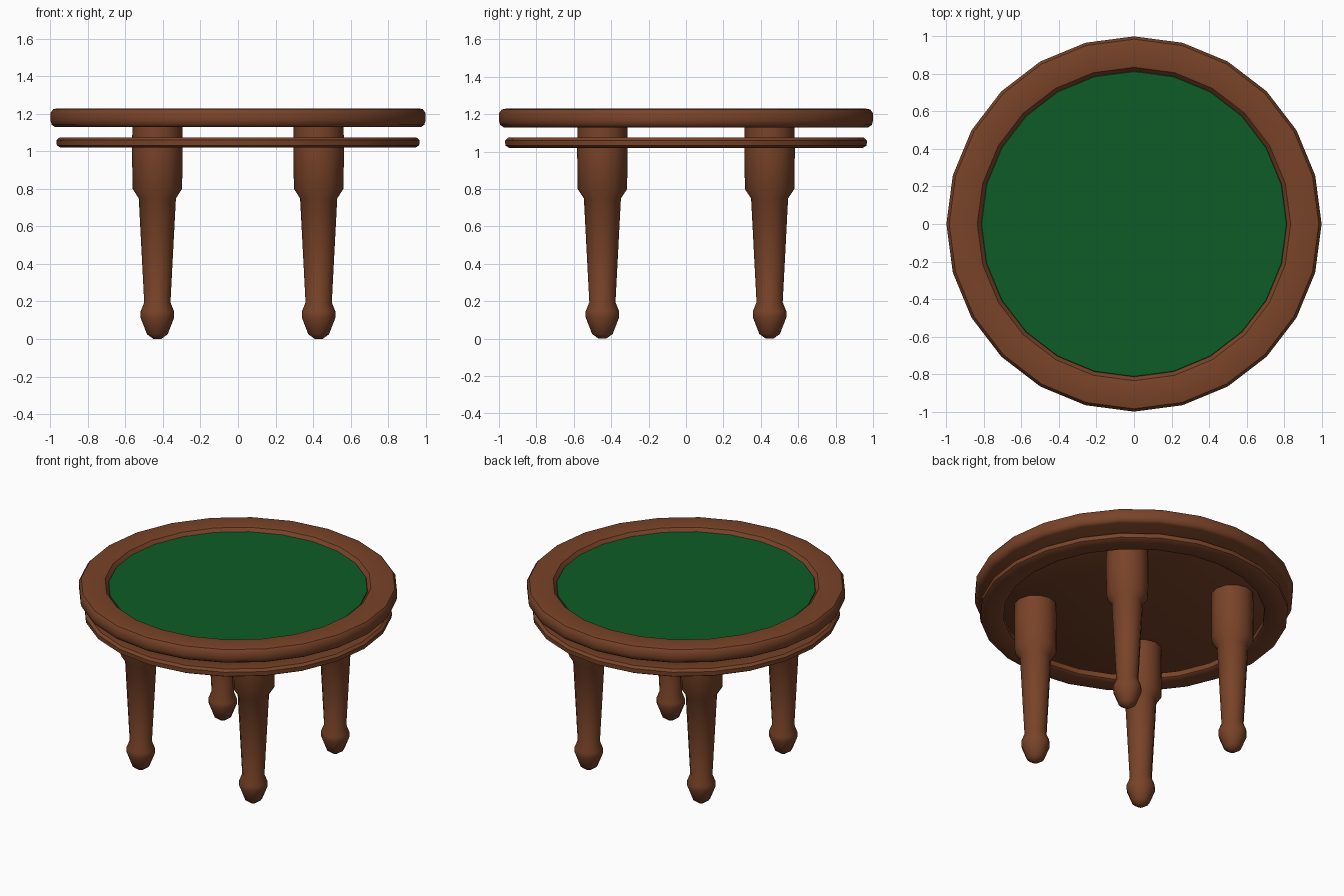
import bpy, bmesh, math

if "Cube" in bpy.data.objects:
    bpy.data.objects.remove(bpy.data.objects["Cube"])


def material(name, rgb):
    m = bpy.data.materials.new(name)
    m.diffuse_color = (*rgb, 1)
    m.use_nodes = True
    m.node_tree.nodes["Principled BSDF"].inputs["Base Color"].default_value = m.diffuse_color
    return m


wood = material("brown wood", (0.19, 0.056, 0.021))
green = material("green felt", (0.0045, 0.108, 0.02))


def lathe(name, profile, sides, mat, location=(0, 0, 0), closed=False, turn=0.0):
    """Revolve (radius, height) points around z; closed joins the last to the first."""
    bm = bmesh.new()
    rings = []
    for r, z in profile:
        rings.append([bm.verts.new((r * math.cos(turn + math.tau * i / sides),
                                    r * math.sin(turn + math.tau * i / sides), z))
                      for i in range(sides)])
    pairs = list(zip(rings, rings[1:]))
    if closed:
        pairs.append((rings[-1], rings[0]))
    for a, b in pairs:
        for i in range(sides):
            j = (i + 1) % sides
            bm.faces.new((a[i], a[j], b[j], b[i]))
    if not closed:
        bm.faces.new(rings[0][::-1])
        bm.faces.new(rings[-1])
    bmesh.ops.recalc_face_normals(bm, faces=bm.faces)
    mesh = bpy.data.meshes.new(name)
    bm.to_mesh(mesh)
    bm.free()
    mesh.materials.append(mat)
    ob = bpy.data.objects.new(name, mesh)
    ob.location = location
    bpy.context.collection.objects.link(ob)
    bpy.ops.object.select_all(action='DESELECT')
    ob.select_set(True)
    bpy.context.view_layer.objects.active = ob
    bpy.ops.object.shade_smooth_by_angle(angle=math.radians(40))
    return ob


# Table top: padded rim around a recessed panel, flat underside
lathe("table_top", [(0.975, 1.13), (0.993, 1.142), (1.0, 1.165), (1.0, 1.205),
                    (0.985, 1.225), (0.96, 1.23), (0.86, 1.23), (0.835, 1.225),
                    (0.815, 1.20)], 24, wood)

# Felt playing surface
lathe("felt", [(0.815, 1.199), (0.812, 1.205)], 24, green)

# Lower apron ring, separated from the top by a gap
lathe("apron_ring", [(0.82, 1.03), (0.835, 1.02), (0.945, 1.02), (0.966, 1.032),
                     (0.967, 1.06), (0.95, 1.075), (0.835, 1.075), (0.82, 1.065)],
      24, wood, closed=True)

# Four turned legs with thick upper blocks and bulbous feet
leg_profile = [(0.02, 0.0), (0.055, 0.025), (0.09, 0.115), (0.09, 0.145),
               (0.07, 0.195), (0.099, 0.75), (0.132, 0.80), (0.135, 1.0),
               (0.133, 1.135)]
for sx, side in ((-1, "left"), (1, "right")):
    for sy, end in ((-1, "front"), (1, "back")):
        lathe(f"{end}_{side}_leg", leg_profile, 12, wood,
              location=(sx * 0.43, sy * 0.447, 0))
